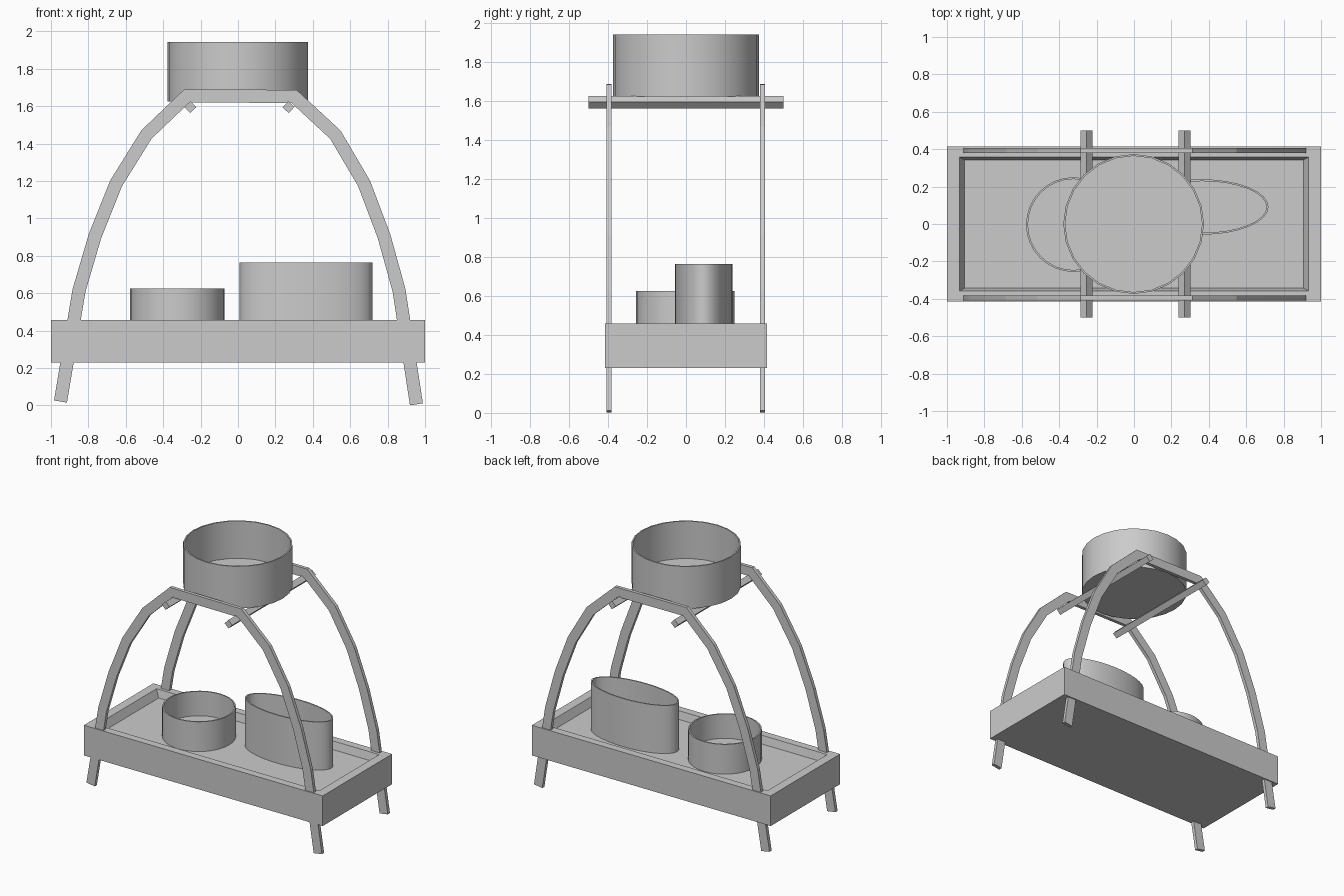
import bpy, bmesh, math
from mathutils import Vector, Matrix

if "Cube" in bpy.data.objects:
    bpy.data.objects.remove(bpy.data.objects["Cube"])


def make_object(name, bm, smooth=False):
    bmesh.ops.recalc_face_normals(bm, faces=bm.faces)
    me = bpy.data.meshes.new(name)
    bm.to_mesh(me)
    bm.free()
    ob = bpy.data.objects.new(name, me)
    bpy.context.collection.objects.link(ob)
    if smooth:
        bpy.ops.object.select_all(action='DESELECT')
        ob.select_set(True)
        bpy.context.view_layer.objects.active = ob
        bpy.ops.object.shade_smooth_by_angle(angle=math.radians(35))
    return ob


def skin(name, rings, smooth=False):
    """Join successive rings with quads and cap the first and last."""
    bm = bmesh.new()
    vr = [[bm.verts.new(p) for p in r] for r in rings]
    n = len(vr[0])
    for a, b in zip(vr, vr[1:]):
        for i in range(n):
            j = (i + 1) % n
            bm.faces.new((a[i], a[j], b[j], b[i]))
    bm.faces.new(vr[0])
    bm.faces.new(vr[-1])
    return make_object(name, bm, smooth)


def rect(hx, hy, z):
    return [(-hx, -hy, z), (hx, -hy, z), (hx, hy, z), (-hx, hy, z)]


def pot(name, cx, cy, rx, ry, z0, floor, z1, sides, wall=0.01):
    def ring(inset, z):
        return [(cx + (rx - inset) * math.cos(2 * math.pi * i / sides),
                 cy + (ry - inset) * math.sin(2 * math.pi * i / sides), z)
                for i in range(sides)]
    return skin(name, [ring(0, z0), ring(0, z1), ring(wall, z1), ring(wall, floor)], True)


# Tray with a sloped inner rim
skin("tray", [rect(1, 0.415, 0.23), rect(1, 0.415, 0.458),
              rect(0.932, 0.357, 0.458), rect(0.905, 0.343, 0.40)])

# Arched legs: one bent strip at the front, one at the back
path = [Vector(p) for p in (
    (-0.949, 0.021), (-0.85, 0.615), (-0.765, 0.904), (-0.652, 1.187),
    (-0.489, 1.449), (-0.273, 1.655), (0.30, 1.652), (0.521, 1.447),
    (0.674, 1.187), (0.781, 0.904), (0.861, 0.615), (0.954, 0.006))]


def arch(name, y, half=0.035, thick=0.026):
    rings = []
    for i, p in enumerate(path):
        d0 = (p - path[max(i - 1, 0)]) if i else path[1] - p
        d1 = (path[i + 1] - p) if i < len(path) - 1 else d0
        n0 = Vector((-d0.y, d0.x)).normalized()
        n1 = Vector((-d1.y, d1.x)).normalized()
        m = (n0 + n1).normalized()
        m *= half / m.dot(n0)
        o, q = p + m, p - m
        ya, yb = y - thick / 2, y + thick / 2
        rings.append([(o.x, ya, o.y), (o.x, yb, o.y), (q.x, yb, q.y), (q.x, ya, q.y)])
    skin(name, rings)


arch("front_arch", -0.395)
arch("back_arch", 0.393)

# Cross bars that carry the upper pot
for name, x, ang in (("left_cross_bar", -0.255, -43), ("right_cross_bar", 0.27, 43)):
    bm = bmesh.new()
    bmesh.ops.create_cube(bm, size=1, matrix=Matrix.Translation((x, 0, 1.595))
                          @ Matrix.Rotation(math.radians(ang), 4, 'Y')
                          @ Matrix.Diagonal((0.045, 1.0, 0.045, 1)))
    make_object(name, bm)

# Pots
pot("upper_pot", -0.002, 0, 0.376, 0.374, 1.625, 1.66, 1.943, 24)
pot("round_pot", -0.324, -0.003, 0.253, 0.253, 0.39, 0.44, 0.625, 32)
pot("oval_pot", 0.364, 0.091, 0.355, 0.148, 0.39, 0.44, 0.764, 32)
